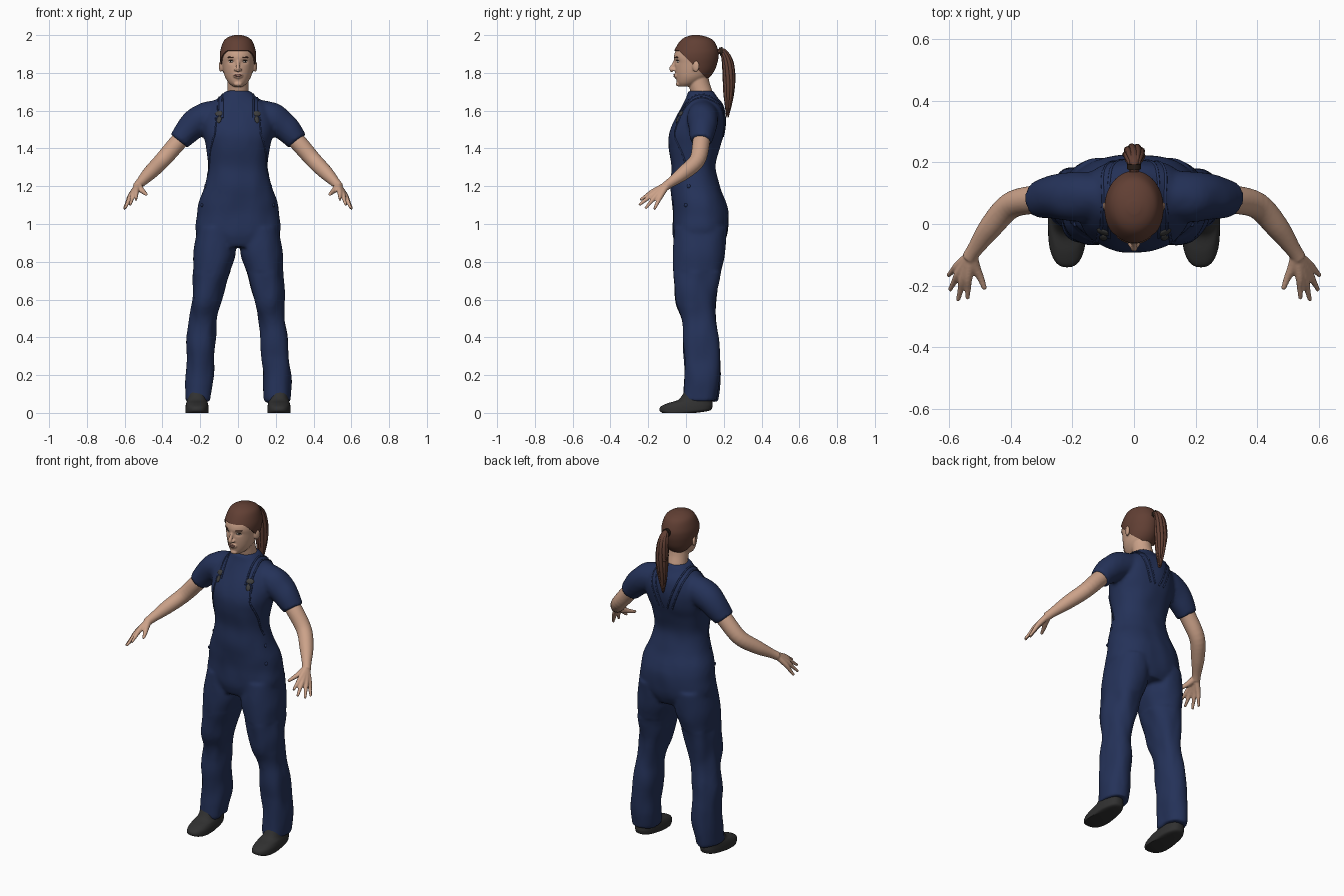
import bpy, bmesh, math
from math import sin, cos, pi, exp
from mathutils import Vector, Matrix, noise
from mathutils.bvhtree import BVHTree

if "Cube" in bpy.data.objects:
    bpy.data.objects.remove(bpy.data.objects["Cube"])


def material(name, r, g, b):
    m = bpy.data.materials.new(name)
    m.use_nodes = True
    m.diffuse_color = (r, g, b, 1)
    shader = m.node_tree.nodes["Principled BSDF"]
    shader.inputs["Base Color"].default_value = (r, g, b, 1)
    shader.inputs["Roughness"].default_value = 0.8
    return m


NAVY = material("navy cloth", 0.018, 0.032, 0.1)
SKIN = material("skin", 0.6, 0.36, 0.25)
HAIR = material("brown hair", 0.12, 0.05, 0.034)
SHOE = material("black leather", 0.03, 0.03, 0.03)
METAL = material("dark metal", 0.05, 0.05, 0.05)
LIP = material("lips", 0.4, 0.19, 0.15)
WHITE = material("eye white", 0.6, 0.55, 0.5)
DARK = material("dark brown", 0.025, 0.015, 0.01)


def spline(rows, steps):
    """Catmull-Rom samples through rows of equal length."""
    out = []
    for i in range(len(rows) - 1):
        a, b, c, d = (rows[max(0, min(len(rows) - 1, i + k))] for k in (-1, 0, 1, 2))
        for s in range(steps):
            t = s / steps
            out.append([q + 0.5 * t * (r - p + t * (2*p - 5*q + 4*r - w + t * (3*(q - r) + w - p)))
                        for p, q, r, w in zip(a, b, c, d)])
    return out + [list(rows[-1])]


def loft(bm, rows, n=32, power=1.0, along=False, steps=5):
    """Skin rings of (x, y, z, rx, ry), level or square to the path."""
    rows = spline(rows, steps)
    rings = []
    for i, (x, y, z, rx, ry) in enumerate(rows):
        turn = Matrix.Identity(3)
        if along:
            tangent = Vector(rows[min(i + 1, len(rows) - 1)][:3]) - Vector(rows[max(i - 1, 0)][:3])
            turn = tangent.to_track_quat('Z', 'Y').to_matrix()
        ring = []
        for k in range(n):
            c, s = cos(2 * pi * k / n), sin(2 * pi * k / n)
            p = Vector((math.copysign(abs(c) ** power, c) * rx, math.copysign(abs(s) ** power, s) * ry, 0))
            ring.append(bm.verts.new(Vector((x, y, z)) + turn @ p))
        rings.append(ring)
    for a, b in zip(rings, rings[1:]):
        for k in range(n):
            bm.faces.new((a[k], a[(k + 1) % n], b[(k + 1) % n], b[k]))
    bm.faces.new(rings[0][::-1])
    bm.faces.new(rings[-1])


def tube(bm, rows, n=16, side=1, steps=5):
    loft(bm, [(x * side, y, z, r, r) for x, y, z, r in rows], n, along=True, steps=steps)


def blob(bm, at, size, turn=Matrix.Identity(4)):
    m = Matrix.Translation(at) @ turn @ Matrix.Diagonal((*size, 1))
    bmesh.ops.create_uvsphere(bm, u_segments=16, v_segments=10, radius=1, matrix=m)


def finish(name, bm, mat, voxel=0, relax=0, thick=0, shape=None):
    """Make the object; shape gives an offset for each point and its normal."""
    bmesh.ops.recalc_face_normals(bm, faces=bm.faces)
    ob = bpy.data.objects.new(name, bpy.data.meshes.new(name))
    bm.to_mesh(ob.data)
    bm.free()
    bpy.context.collection.objects.link(ob)
    if voxel:
        mod = ob.modifiers.new("fuse", 'REMESH')
        mod.mode, mod.voxel_size = 'VOXEL', voxel
        mod = ob.modifiers.new("relax", 'SMOOTH')
        mod.factor, mod.iterations = 0.5, relax
    if thick:
        mod = ob.modifiers.new("shell", 'SOLIDIFY')
        mod.thickness, mod.offset = thick, -1
    if ob.modifiers:
        graph = bpy.context.evaluated_depsgraph_get()
        mesh = bpy.data.meshes.new_from_object(ob.evaluated_get(graph))
        ob.modifiers.clear()
        ob.data = mesh
    if shape:
        points = [(v.co.copy(), v.normal.copy()) for v in ob.data.vertices]
        ob.data.vertices.foreach_set("co", [c for p, n in points for c in p + shape(p, n)])
        ob.data.update()
    ob.data.materials.clear()
    ob.data.materials.append(mat)
    ob.data.shade_smooth()
    ob.data.set_sharp_from_angle(angle=math.radians(55))
    return ob


def surface(ob):
    return BVHTree.FromPolygons([v.co.copy() for v in ob.data.vertices], [p.vertices[:] for p in ob.data.polygons])


SIDES = (1, -1)


def cloth_folds(p, normal):
    amount = 0.011 if p.z < 0.75 else 0.005
    return normal * amount * noise.noise(Vector((p.x * 13, p.y * 13, p.z * 7)))


# Coverall: torso, trouser legs and short sleeves fused into one cloth surface
bm = bmesh.new()
torso = [(.88, .13, -.05, .19), (.95, .222, -.07, .218), (1.05, .215, -.07, .225), (1.12, .205, -.075, .21),
         (1.2, .177, -.08, .18), (1.3, .157, -.077, .157), (1.4, .167, -.09, .178), (1.48, .185, -.09, .203),
         (1.56, .185, -.058, .21), (1.63, .15, -.02, .195), (1.67, .1, .0, .165), (1.705, .066, .012, .143)]
loft(bm, [(0, (f + b) / 2, z, w, (b - f) / 2) for z, w, f, b in torso], 48, 0.88)
leg = [(.98, .02, .215, -.06, .215), (.85, .012, .237, -.071, .207), (.75, .043, .237, -.069, .187),
       (.6, .085, .244, -.056, .162), (.5, .108, .254, -.027, .157), (.38, .122, .269, -.014, .172),
       (.2, .13, .279, -.012, .182), (.06, .145, .279, -.018, .167)]
for s in SIDES:
    loft(bm, [(s * (i + o) / 2, (f + b) / 2, z, (o - i) / 2, (b - f) / 2) for z, i, o, f, b in leg], 32, 0.92)
    tube(bm, [(.1, .09, 1.585, .075), (.18, .09, 1.56, .082), (.25, .088, 1.512, .073), (.313, .08, 1.438, .058)], 28, s)
cloth = surface(finish("coverall", bm, NAVY, 0.011, 4, shape=cloth_folds))


def on_cloth(points, lift):
    rows = []
    for p in spline(points, 6):
        hit, normal = cloth.find_nearest(Vector(p))[:2]
        rows.append((*(hit + normal * lift), 0.005))
    return rows


# Bib seams and shoulder straps
bm = bmesh.new()
for s in SIDES:
    tube(bm, on_cloth([(s * .13, -.06, 1.58), (s * .14, -.09, 1.48), (s * .17, -.04, 1.38), (s * .16, .02, 1.26)], -.001), 8, steps=1)
    for edge in (-.016, .016):
        tube(bm, on_cloth([(s * (.1 + edge), -.06, 1.57), (s * (.1 + edge), 0, 1.65), (s * (.1 + edge), .09, 1.69),
                           (s * (.085 + edge), .19, 1.62), (s * (.03 + edge), .21, 1.46)], -.001), 8, steps=1)
finish("strap_seams", bm, NAVY)

# Strap clips: a ring above a small plate
bm = bmesh.new()
for s in SIDES:
    for z, size in ((1.585, (.022, .006, .016)), (1.553, (.013, .006, .02))):
        hit, normal = cloth.ray_cast(Vector((s * .1, -1, z)), Vector((0, 1, 0)))[:2]
        blob(bm, hit, size, normal.to_track_quat('-Y', 'Z').to_matrix().to_4x4())
finish("strap_clips", bm, METAL)

# Hip buttons
bm = bmesh.new()
for s in SIDES:
    for y, z in ((.015, 1.2), (0, 1.1)):
        hit = cloth.ray_cast(Vector((s, y, z)), Vector((-s, 0, 0)))[0]
        blob(bm, hit, (.007, .01, .01))
finish("hip_buttons", bm, NAVY)

# Shoes with a toe that slopes down
sole = [(.0, .06, -.125, .05), (.012, .062, -.14, .125), (.033, .061, -.134, .14),
        (.052, .057, -.095, .14), (.07, .052, -.04, .137), (.11, .046, -.01, .13)]
for s, label in zip(SIDES, ("left", "right")):
    bm = bmesh.new()
    loft(bm, [(s * .217, (f + b) / 2, z, w, (b - f) / 2) for z, w, f, b in sole], 40, 0.8)
    finish(label + "_shoe", bm, SHOE)

# Bare arms and spread fingers
wrist = Vector((.528, -.1, 1.207))
tips = [(.604, -.168, 1.078), (.598, -.215, 1.082), (.571, -.248, 1.1), (.54, -.243, 1.128)]
for s, label in zip(SIDES, ("left", "right")):
    bm = bmesh.new()
    tube(bm, [(.27, .085, 1.48, .045), (.32, .08, 1.43, .046), (.4, .06, 1.338, .043), (.465, -.01, 1.272, .038),
              (.515, -.08, 1.22, .026), (.535, -.11, 1.198, .024)], 24, s)
    for tip in tips:
        knuckle = wrist.lerp(Vector(tip), 0.5) + Vector((.004, 0, .006))
        tube(bm, [(*wrist, .018), (*knuckle, .0145), (*knuckle.lerp(Vector(tip), .5), .0105), (*tip, .007)], 12, s)
    tube(bm, [(*wrist, .02), (.515, -.14, 1.184, .017), (.498, -.175, 1.168, .012), (.484, -.212, 1.155, .008)], 12, s)
    finish(label + "_arm", bm, SKIN, 0.005, 2)

# Head, neck, nose and ears
skull = [(1.727, .024, -.032, .02), (1.745, .047, -.046, .07), (1.775, .067, -.053, .115), (1.81, .078, -.058, .143),
         (1.85, .085, -.06, .158), (1.885, .089, -.064, .165), (1.92, .086, -.054, .163), (1.96, .07, -.026, .142),
         (1.982, .045, .003, .107), (1.993, .012, .04, .065)]


def skull_rows(grow):
    return [(0, (f + b) / 2, z + (grow if z > 1.95 else 0), w + grow, (b - f) / 2 + grow) for z, w, f, b in skull]


def eye_sockets(p, normal):
    d = ((abs(p.x) - .036) / .017) ** 2 + ((p.z - 1.861) / .012) ** 2
    return Vector((0, 0.008 * exp(-d) if p.y < 0.02 else 0, 0))


bm = bmesh.new()
loft(bm, skull_rows(0), 48)
tube(bm, [(0, .09, 1.63, .07), (0, .083, 1.69, .058), (0, .07, 1.74, .055), (0, .06, 1.8, .055)], 28)
tube(bm, [(0, -.052, 1.875, .008), (0, -.066, 1.845, .009), (0, -.08, 1.819, .011), (0, -.068, 1.811, .008)], 14)
blob(bm, (0, -.057, 1.785), (.028, .007, .014))
blob(bm, (0, -.04, 1.741), (.022, .014, .013))
for s in SIDES:
    blob(bm, (s * .012, -.064, 1.817), (.009, .011, .008))
    blob(bm, (s * .091, .052, 1.835), (.009, .02, .03), Matrix.Rotation(s * -.35, 4, 'Z'))
face = surface(finish("head", bm, SKIN, 0.0045, 2, shape=eye_sockets))


def on_face(name, mat, marks):
    """Thin plates laid on the face, mirrored: (x, z, size, tilt)."""
    bm = bmesh.new()
    for x, z, size, tilt in marks:
        for s in SIDES:
            hit, normal = face.ray_cast(Vector((s * x, -1, z)), Vector((0, 1, 0)))[:2]
            turn = normal.to_track_quat('-Y', 'Z').to_matrix().to_4x4() @ Matrix.Rotation(s * tilt, 4, 'Y')
            blob(bm, hit, size, turn)
    finish(name, bm, mat)


on_face("eye_whites", WHITE, [(.037, 1.86, (.014, .004, .0055), 0)])
on_face("eye_details", DARK, [(.037, 1.86, (.005, .0048, .005), 0), (.038, 1.866, (.016, .0045, .0022), .1)])
on_face("eyebrows", HAIR, [(.04, 1.882, (.021, .003, .0035), -.05)])
on_face("mouth", LIP, [(.008, 1.791, (.016, .003, .0035), .12), (.006, 1.783, (.014, .0035, .004), -.1)])

# Swept-back hair, trimmed along the hairline
bm = bmesh.new()
loft(bm, skull_rows(.007), 64)
for point, normal in (((0, 0, 1.88), (0, 1, 1)), ((0, 0, 1.918), (0, 0, 1))):
    bmesh.ops.bisect_plane(bm, geom=bm.verts[:] + bm.edges[:] + bm.faces[:], plane_co=point, plane_no=normal)
bare = []
for f in bm.faces:
    c = f.calc_center_median()
    if c.z < 1.918 and c.y + c.z < 1.88:
        bare.append(f)
bmesh.ops.delete(bm, geom=bare, context='FACES')
finish("hair_cap", bm, HAIR, thick=0.009)

# Ponytail of bundled strands and its tie
tail = [(.16, 1.905, .012), (.195, 1.915, .016), (.22, 1.86, .026), (.228, 1.77, .029), (.225, 1.68, .023), (.219, 1.575, .006)]
bm = bmesh.new()
tube(bm, [(0, y, z, r) for y, z, r in tail], 16)
for i in range(9):
    a = 2 * pi * i / 9
    tube(bm, [(cos(a + k * .15) * r * .9, y + sin(a + k * .15) * r * .8, z + .012 * sin(i * 2.4) * (k > 3), r * .4)
              for k, (y, z, r) in enumerate(tail)], 8)
finish("ponytail", bm, HAIR)
bm = bmesh.new()
tube(bm, [(0, .178, 1.912, .022), (0, .196, 1.915, .022)], 20)
finish("hair_tie", bm, DARK)
